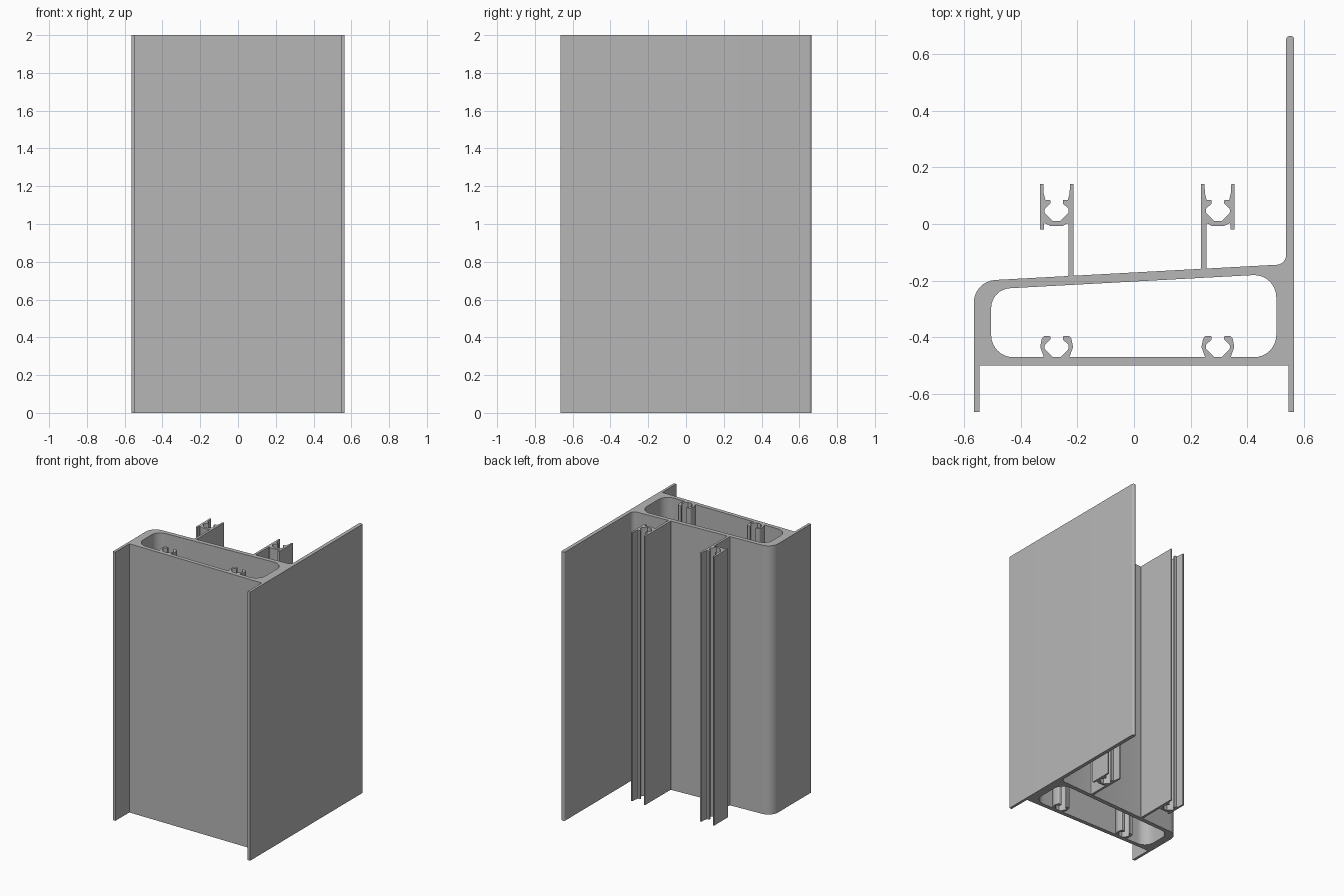
import bpy, bmesh, math
from mathutils import Vector

if "Cube" in bpy.data.objects:
    bpy.data.objects.remove(bpy.data.objects["Cube"], do_unlink=True)

HEIGHT = 2.0
HALF_W, HALF_D = 0.565, 0.664      # outer half sizes of the section
FLOOR = -0.47                      # inner face of the front wall
CENTRES = (-0.273, 0.296)          # screw channel positions


def slope(x, offset):
    """Height of the slanted rear wall at x."""
    return offset + 0.054 * x


def fillet(corners, steps=8):
    """Round each (x, y, radius) corner with an arc; no radius keeps it sharp."""
    result = []
    for i, corner in enumerate(corners):
        p = Vector(corner[:2])
        r = corner[2] if len(corner) > 2 else 0
        if not r:
            result.append(p)
            continue
        a = (Vector(corners[i - 1][:2]) - p).normalized()
        b = (Vector(corners[(i + 1) % len(corners)][:2]) - p).normalized()
        half = a.angle(b) / 2
        centre = p + (a + b).normalized() * (r / math.sin(half))
        start = p + a * (r / math.tan(half)) - centre
        end = p + b * (r / math.tan(half)) - centre
        sweep = start.angle_signed(end)
        for k in range(steps + 1):
            t = k / steps
            result.append(centre + (start * math.sin((1 - t) * sweep)
                                    + end * math.sin(t * sweep)) / math.sin(sweep))
    return result


def mirrored(half):
    """Complete a half profile across u = 0."""
    return half + [(-u, *rest) for u, *rest in reversed(half)]


def pocket(y):
    """Screw pocket from its right lip down to the middle of its floor."""
    return [(0.022, y + 0.062, 0.003), (0.042, y + 0.044, 0.008),
            (0.042, y + 0.029, 0.008), (0.014, y + 0.001)]


# Open channel on a stem, from the outside of the stem round to its inside
def stem_channel(centre, side):
    opening = [(0.059, 0.142, 0.003), (0.047, 0.142, 0.003), (0.046, 0.11),
               (0.04, 0.085), (0.022, 0.085, 0.003)]
    outline = mirrored(opening + pocket(0.01))
    outline += [(-0.059, -0.02), (-0.045, -0.02), (-0.045, 0.005, 0.003),
                (-0.022, -0.007, 0.02), (0.022, -0.007, 0.02), (0.041, 0.005, 0.003)]
    feet = [slope(centre + side * u, -0.171) for u in (0.059, 0.041)]
    outline = [(0.059, feet[0], 0.004)] + outline + [(0.041, feet[1], 0.004)]
    placed = [(centre + side * u, *rest) for u, *rest in outline]
    return placed if side > 0 else placed[::-1]


# Small C-shaped boss on the chamber floor, from left to right
def floor_boss(centre):
    half = [(0.045, FLOOR), (0.058, FLOOR + 0.036, 0.012), (0.052, FLOOR + 0.066, 0.012),
            (0.045, FLOOR + 0.074, 0.003), (0.022, FLOOR + 0.074, 0.003)]
    outline = mirrored(half + pocket(FLOOR))
    return [(centre + u, *rest) for u, *rest in reversed(outline)]


# Outer outline: front flanges, long rear fin, slanted wall with two channels
outer = [(-HALF_W, -HALF_D), (-0.545, -HALF_D), (-0.545, -0.5), (0.545, -0.5),
         (0.545, -HALF_D), (HALF_W, -HALF_D),
         (HALF_W, HALF_D, 0.0135), (0.537, HALF_D, 0.0135),
         (0.537, slope(0.537, -0.171), 0.035)]
outer += stem_channel(CENTRES[1], -1) + stem_channel(CENTRES[0], 1)
outer += [(-HALF_W, slope(-HALF_W, -0.171), 0.08)]

# Chamber outline with two bosses
chamber = [(-0.504, FLOOR, 0.078)]
for c in CENTRES:
    chamber += floor_boss(c)
chamber += [(0.502, FLOOR, 0.078), (0.502, slope(0.502, -0.203), 0.078),
            (-0.504, slope(-0.504, -0.203), 0.07)]

# Fill the section and extrude it to full height
bm = bmesh.new()
edges = []
for loop in (fillet(outer), fillet(chamber)):
    verts = [bm.verts.new((p.x, p.y, 0)) for p in loop]
    edges += [bm.edges.new((verts[i - 1], verts[i])) for i in range(len(verts))]
bmesh.ops.triangle_fill(bm, use_beauty=True, use_dissolve=False, edges=edges,
                        normal=(0, 0, 1))
grown = bmesh.ops.extrude_face_region(bm, geom=bm.faces[:])["geom"]
bmesh.ops.translate(bm, vec=(0, 0, HEIGHT),
                    verts=[g for g in grown if isinstance(g, bmesh.types.BMVert)])
bmesh.ops.recalc_face_normals(bm, faces=bm.faces[:])

mesh = bpy.data.meshes.new("extruded_frame_profile")
bm.to_mesh(mesh)
bm.free()
profile = bpy.data.objects.new("extruded_frame_profile", mesh)
bpy.context.collection.objects.link(profile)

# Plain grey metal
grey = bpy.data.materials.new("plain_grey")
grey.use_nodes = True
colour = (0.47, 0.47, 0.47, 1)
grey.diffuse_color = colour
grey.node_tree.nodes["Principled BSDF"].inputs["Base Color"].default_value = colour
mesh.materials.append(grey)

bpy.ops.object.select_all(action="DESELECT")
profile.select_set(True)
bpy.context.view_layer.objects.active = profile
bpy.ops.object.shade_smooth_by_angle(angle=math.radians(30))
